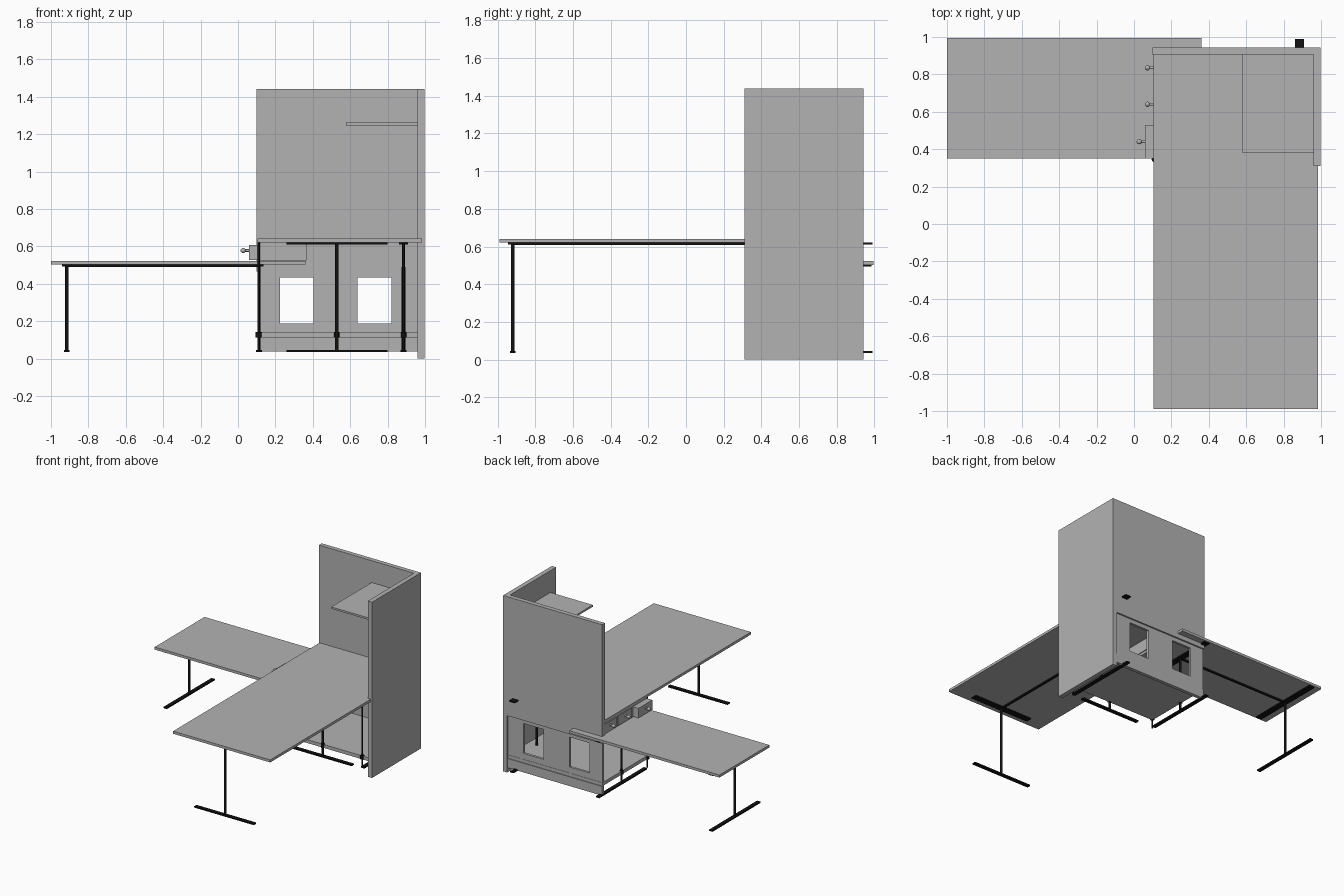
import bpy, bmesh, math
from mathutils import Matrix, Vector

if "Cube" in bpy.data.objects:
    bpy.data.objects.remove(bpy.data.objects["Cube"])


def material(name, rgb):
    m = bpy.data.materials.new(name)
    m.diffuse_color = (*rgb, 1)
    m.use_nodes = True
    m.node_tree.nodes["Principled BSDF"].inputs["Base Color"].default_value = m.diffuse_color
    return m


GREY = material("light_grey", (0.45, 0.45, 0.45))
BLACK = material("black_metal", (0.006, 0.006, 0.006))


def finish(name, bm, mat):
    bmesh.ops.recalc_face_normals(bm, faces=bm.faces)
    me = bpy.data.meshes.new(name)
    bm.to_mesh(me)
    bm.free()
    me.materials.append(mat)
    ob = bpy.data.objects.new(name, me)
    bpy.context.collection.objects.link(ob)
    return ob


def box(name, x, y, z, mat=GREY):
    bm = bmesh.new()
    bmesh.ops.create_cube(bm, size=1)
    for v in bm.verts:
        v.co = [(a + b) / 2 + c * (b - a) for (a, b), c in zip((x, y, z), v.co)]
    return finish(name, bm, mat)


def rod(name, a, b, r, mat=BLACK, sides=12):
    a, b = Vector(a), Vector(b)
    d = b - a
    m = Matrix.Translation((a + b) / 2) @ d.to_track_quat('Z', 'Y').to_matrix().to_4x4()
    bm = bmesh.new()
    bmesh.ops.create_cone(bm, cap_ends=True, segments=sides, radius1=r, radius2=r,
                          depth=d.length, matrix=m)
    for f in bm.faces:
        f.smooth = len(f.verts) == 4
    return finish(name, bm, mat)


def bar(name, cx, cy, half, width, z, along):
    h, w = half, width / 2
    sx, sy = (h, w) if along == 'x' else (w, h)
    return box(name, (cx - sx, cx + sx), (cy - sy, cy + sy), z, BLACK)


def t_leg(name, cx, cy, top, along, half, r=0.009):
    # floor foot, post, and bar under the worktop
    bar(name + "_foot", cx, cy, half, 0.03, (0.035, 0.046), along)
    rod(name + "_post", (cx, cy, 0.04), (cx, cy, top), r)
    bar(name + "_top_bar", cx, cy, half, 0.05, (top - 0.009, top), along)


def clamp(name, cx, cy):
    rod(name, (cx, cy, 0.112), (cx, cy, 0.142), 0.016)


# worktops
box("main_worktop", (0.105, 0.985), (-0.99, 0.906), (0.62, 0.641))
box("side_worktop", (-1, 0.36), (0.35, 0.995), (0.502, 0.523))

# tall screens and upper shelf
box("side_screen", (0.96, 0.998), (0.31, 0.943), (0, 1.44))
box("back_screen", (0.1, 0.96), (0.906, 0.943), (0.465, 1.44))
box("upper_shelf", (0.577, 0.96), (0.383, 0.906), (1.246, 1.261))

# lower back panel with two window openings
xs = (0.105, 0.225, 0.403, 0.64, 0.822, 0.96)
zs = (0.14, 0.188, 0.433, 0.465)
bm = bmesh.new()
grid = [[bm.verts.new((x, 0.93, z)) for z in zs] for x in xs]
for i in range(5):
    for k in range(3):
        if k == 1 and i in (1, 3):
            continue
        bm.faces.new((grid[i][k], grid[i + 1][k], grid[i + 1][k + 1], grid[i][k + 1]))
geo = bmesh.ops.extrude_face_region(bm, geom=bm.faces[:])
for v in geo["geom"]:
    if isinstance(v, bmesh.types.BMVert):
        v.co.y -= 0.02
finish("window_panel", bm, GREY)

# low shelf and skirt
box("low_shelf", (0.105, 0.96), (0.34, 0.932), (0.112, 0.14))
box("back_skirt", (0.105, 0.96), (0.91, 0.938), (0.037, 0.112))

# drawer unit with three drawers, the front one pulled open
box("drawer_unit", (0.11, 0.365), (0.35, 0.906), (0.524, 0.62))
for i, y in enumerate((0.44, 0.64, 0.835)):
    out = 0.06 if i == 0 else 0.104
    y1 = min(y + 0.09, 0.906)
    box(f"drawer_front_{i + 1}", (out, 0.112), (y - 0.09, y1), (0.528, 0.608))
    rod(f"knob_stem_{i + 1}", (out - 0.025, y, 0.578), (out, y, 0.578), 0.007, GREY)
    bm = bmesh.new()
    bmesh.ops.create_uvsphere(bm, u_segments=16, v_segments=10, radius=0.014,
                              matrix=Matrix.Translation((out - 0.032, y, 0.578)))
    for f in bm.faces:
        f.smooth = True
    finish(f"knob_{i + 1}", bm, GREY)

# main worktop legs and beam
for i, y in enumerate((-0.92, 0.345)):
    t_leg(f"main_leg_{i + 1}", 0.528, y, 0.62, 'x', 0.27, 0.01)
box("main_beam", (0.52, 0.536), (-0.92, 0.345), (0.608, 0.62), BLACK)

# side worktop legs and beam
for i, x in enumerate((-0.915, 0.112)):
    t_leg(f"side_leg_{i + 1}", x, 0.675, 0.502, 'y', 0.31)
box("side_beam", (-0.915, 0.112), (0.668, 0.682), (0.49, 0.502), BLACK)

# corner leg, its bars poke out behind the screen
t_leg("corner_leg", 0.885, 0.67, 0.62, 'y', 0.32, 0.007)
rod("corner_leg_sleeve", (0.885, 0.67, 0.04), (0.885, 0.67, 0.49), 0.01)

# thin front posts
for i, x in enumerate((0.11, 0.885)):
    rod(f"front_post_{i + 1}", (x, 0.345, 0.04), (x, 0.345, 0.62), 0.007)

# clamps holding the low shelf
for i, (x, y) in enumerate(((0.11, 0.345), (0.528, 0.345), (0.885, 0.345), (0.112, 0.675))):
    clamp(f"shelf_clamp_{i + 1}", x, y)
